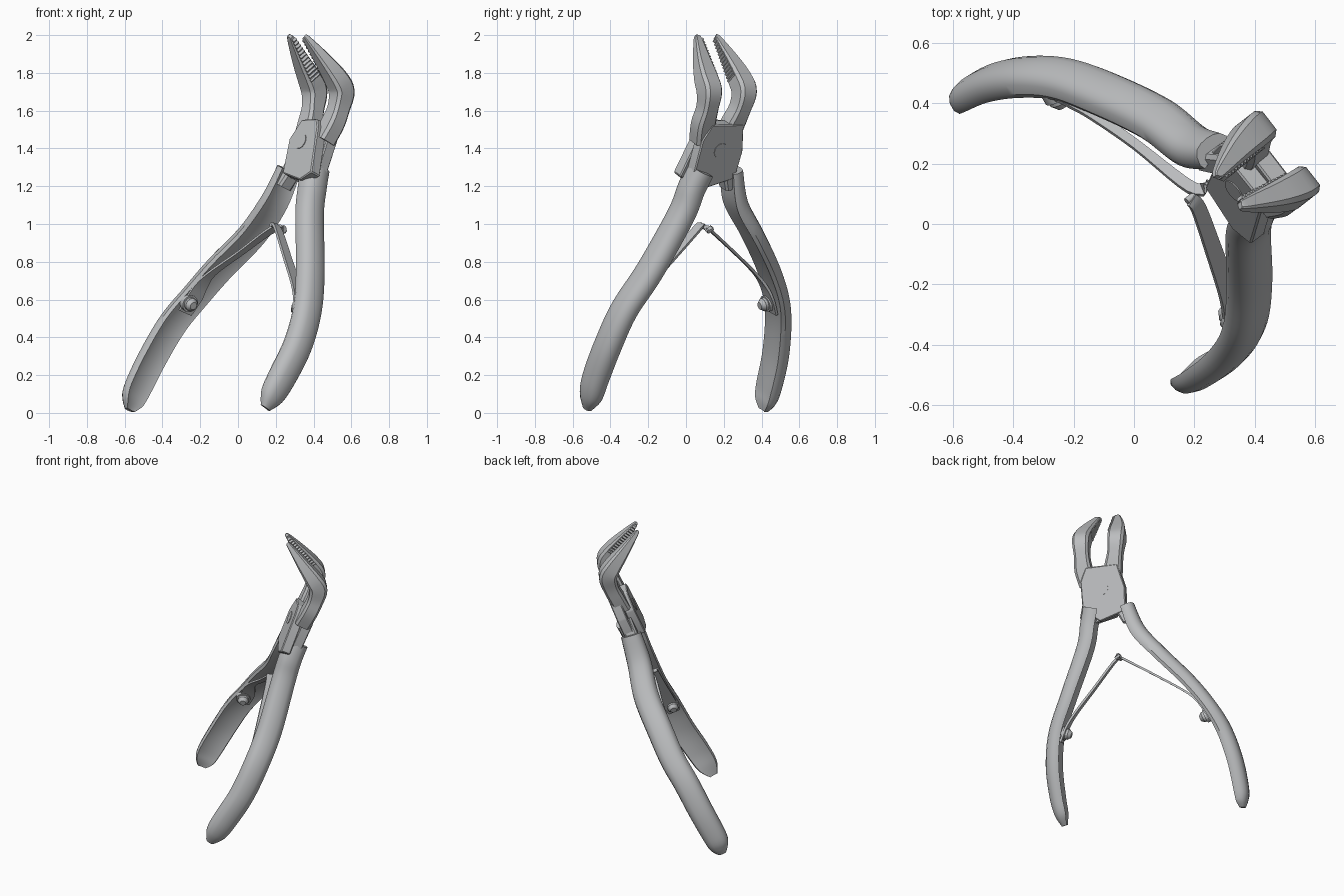
import bpy, bmesh, math
from mathutils import Vector as V, Matrix

if "Cube" in bpy.data.objects:
    bpy.data.objects.remove(bpy.data.objects["Cube"])

steel = bpy.data.materials.new("brushed_steel")
steel.use_nodes = True
GREY = (0.5, 0.51, 0.52, 1)
steel.diffuse_color = GREY
steel.node_tree.nodes["Principled BSDF"].inputs["Base Color"].default_value = GREY

# tilted plane of the tool: U across, W up the plane, N out of the face
J = V((0.365, 0.15, 1.39))
N = V((-0.727, -0.57, 0.383)).normalized()
U = V((-0.617, 0.787, 0)).normalized()
W = U.cross(N)
FRAME = Matrix((U, W, N)).transposed()


def at(u, w, n=0):
    return J + U * u + W * w + N * n


def finish(name, bm, angle=35):
    bmesh.ops.recalc_face_normals(bm, faces=bm.faces)
    me = bpy.data.meshes.new(name)
    bm.to_mesh(me)
    bm.free()
    ob = bpy.data.objects.new(name, me)
    bpy.context.collection.objects.link(ob)
    me.materials.append(steel)
    bpy.ops.object.select_all(action="DESELECT")
    ob.select_set(True)
    bpy.context.view_layer.objects.active = ob
    bpy.ops.object.shade_smooth_by_angle(angle=math.radians(angle))
    return ob


def spline(rows, steps):
    """Smooth interpolation through rows of numbers."""
    out = []
    for i in range(len(rows) - 1):
        p = [rows[max(0, min(len(rows) - 1, i + k))] for k in (-1, 0, 1, 2)]
        for s in range(steps):
            t = s / steps
            out.append([b + t * ((c - a) + t * ((2 * a - 5 * b + 4 * c - d)
                        + t * (3 * (b - c) + d - a))) / 2 for a, b, c, d in zip(*p)])
    return out + [list(rows[-1])]


def sweep(name, rows, section, side, outward, steps=6, angle=35):
    """rows: x, y, z, half size along side, half size along the outward axis."""
    rows = spline(rows, steps)
    bm = bmesh.new()
    rings = []
    pts = [V(r[:3]) for r in rows]
    for i, r in enumerate(rows):
        t = (pts[min(i + 1, len(pts) - 1)] - pts[max(i - 1, 0)]).normalized()
        a = (side - t * side.dot(t)).normalized()
        b = t.cross(a)
        if b.dot(outward) < 0:
            b = -b
        rings.append([bm.verts.new(pts[i] + a * x * r[3] + b * y * r[4]) for x, y in section])
    for r0, r1 in zip(rings, rings[1:]):
        for k in range(len(section)):
            j = (k + 1) % len(section)
            bm.faces.new((r0[k], r0[j], r1[j], r1[k]))
    bm.faces.new(rings[0])
    bm.faces.new(rings[-1])
    return finish(name, bm, angle)


def plate(name, outline, n0, n1, bevel=0.006):
    bm = bmesh.new()
    f = bm.faces.new([bm.verts.new(at(u, w, n0)) for u, w in outline])
    top = bmesh.ops.extrude_face_region(bm, geom=[f])["geom"]
    bmesh.ops.translate(bm, vec=N * (n1 - n0), verts=[g for g in top if isinstance(g, bmesh.types.BMVert)])
    bmesh.ops.bevel(bm, geom=bm.edges[:], offset=bevel, segments=1, affect="EDGES")
    return finish(name, bm, 25)


HALF = [(0.88, -0.95), (1, -0.5), (0.93, 0.2), (0.72, 0.7), (0.4, 0.93)]
CHANNEL = HALF + [(0, 1)] + [(-x, y) for x, y in HALF[::-1]] + [(-0.45, -0.72), (0.45, -0.72)]
BLOCK = [(1, -0.7), (1, 0.7), (0.7, 1), (-0.7, 1), (-1, 0.7), (-1, -0.7), (-0.7, -1), (0.7, -1)]
BAR = [(1, -1), (1, 1), (-1, 1), (-1, -1)]

# curved handles with a slightly hollow inner face
sweep("left_handle", [
    (0.262, 0.25, 1.29, 0.068, 0.042), (0.185, 0.27, 1.12, 0.079, 0.048),
    (0.07, 0.358, 0.95, 0.083, 0.046), (-0.095, 0.438, 0.78, 0.084, 0.045),
    (-0.23, 0.487, 0.625, 0.083, 0.044), (-0.35, 0.497, 0.48, 0.083, 0.047),
    (-0.457, 0.482, 0.30, 0.082, 0.048), (-0.54, 0.445, 0.13, 0.078, 0.046),
    (-0.562, 0.426, 0.06, 0.064, 0.037), (-0.576, 0.413, 0.015, 0.03, 0.018)],
    CHANNEL, N, U)
sweep("right_handle", [
    (0.418, 0.07, 1.29, 0.078, 0.054), (0.402, 0.02, 1.19, 0.078, 0.054),
    (0.388, -0.035, 1.05, 0.079, 0.052), (0.392, -0.197, 0.76, 0.083, 0.049),
    (0.377, -0.335, 0.55, 0.083, 0.048), (0.326, -0.422, 0.36, 0.082, 0.05),
    (0.243, -0.486, 0.19, 0.08, 0.048), (0.187, -0.512, 0.09, 0.069, 0.041),
    (0.147, -0.525, 0.025, 0.03, 0.018)],
    CHANNEL, N, -U)

# lap joint: two crossing plates, necks to the handles and the pivot
plate("front_joint_plate", [(0.058, -0.157), (0.096, 0.038), (0.042, 0.15), (-0.085, 0.155),
                            (-0.115, 0.11), (-0.185, -0.15), (-0.107, -0.195)], 0.0, 0.065)
plate("back_joint_plate", [(0.133, -0.135), (0.14, 0.02), (0.1, 0.175), (-0.11, 0.17),
                           (-0.15, 0.08), (-0.15, -0.11), (-0.04, -0.19)], -0.065, 0.003)
for name, s, n in (("left_neck", 1, -0.02), ("right_neck", -1, -0.012)):
    sweep(name, [(*at(s * 0.06, -0.02, n), 0.042, 0.05), (*at(s * 0.1, -0.11, n), 0.042, 0.042),
                 (*at(s * 0.135, -0.2, n), 0.042, 0.032)], BLOCK, N, U * s)
for name, depth in (("front_pivot", 0.064), ("back_pivot", -0.064)):
    bm = bmesh.new()
    bmesh.ops.create_cone(bm, cap_ends=True, segments=24, radius1=0.042, radius2=0.042, depth=0.01,
                          matrix=Matrix.Translation(at(-0.012, 0.025, depth)) @ FRAME.to_4x4())
    finish(name, bm)

# bent jaws with toothed gripping faces; offsets are measured out from the middle
MID = -0.018
JAWS = (("left", 1, (0.07, 0.085, 0.105, 0.118, 0.116, 0.106, 0.084, 0.078)),
        ("right", -1, (0.09, 0.112, 0.115, 0.116, 0.111, 0.088, 0.05, 0.044)))
SHAPE = [(0.06, -0.005, 0.055, 0.05), (0.16, -0.012, 0.056, 0.05), (0.25, -0.015, 0.048, 0.05),
         (0.335, 0.0, 0.054, 0.058), (0.385, 0.055, 0.054, 0.052), (0.447, 0.152, 0.042, 0.037),
         (0.523, 0.275, 0.02, 0.016), (0.533, 0.292, 0.01, 0.009)]
for name, s, offsets in JAWS:
    sweep(name + "_jaw", [(*at(MID + s * off, w, n), a, b) for off, (w, n, a, b) in zip(offsets, SHAPE)],
          BLOCK, U, -N, 4, 25)
    start = at(MID + s * (offsets[4] - 0.05), 0.39, 0.065)
    end = at(MID + s * (offsets[6] - 0.02), 0.519, 0.268)
    along = (end - start).normalized()
    rot = Matrix((U, along, U.cross(along))).transposed().to_4x4()
    bm = bmesh.new()
    for i in range(13):
        t = i / 12
        bmesh.ops.create_cone(bm, cap_ends=True, segments=4, radius1=0.011, radius2=0.011,
                              depth=0.07 - 0.045 * t,
                              matrix=Matrix.Translation(start.lerp(end, t)) @ rot)
    finish(name + "_jaw_teeth", bm, 20)

# leaf springs meeting in the middle, each held by a round bolt
SPRINGS = (
    ("left", U, (0.02, 0.022, 0.017, 0.02, 0.035, 0.045, 0.04),
     [(0.25, 0.13, 0.965), (0.19, 0.12, 0.975), (0.01, 0.26, 0.845), (-0.13, 0.36, 0.745),
      (-0.19, 0.408, 0.68), (-0.23, 0.438, 0.61), (-0.28, 0.46, 0.53)], (-0.25, 0.415, 0.575)),
    ("right", -U, (0.022, 0.026, 0.03, 0.035, 0.045, 0.04),
     [(0.19, 0.08, 1.0), (0.215, 0.05, 0.965), (0.265, -0.09, 0.81),
      (0.31, -0.22, 0.67), (0.33, -0.285, 0.58), (0.33, -0.34, 0.5)], (0.315, -0.3, 0.55)))
for name, out, sizes, path, bolt in SPRINGS:
    sweep(name + "_spring", [(*p, s, 0.007) for p, s in zip(path, sizes)], BAR, N, out, 5)
    axis = (-out - W * 0.35).normalized()
    rot = axis.to_track_quat("Z", "Y").to_matrix().to_4x4()
    bm = bmesh.new()
    for r0, r1, d, shift in ((0.046, 0.046, 0.03, -0.02), (0.036, 0.036, 0.02, 0.0), (0.036, 0.02, 0.022, 0.02)):
        bmesh.ops.create_cone(bm, cap_ends=True, segments=16, radius1=r0, radius2=r1, depth=d,
                              matrix=Matrix.Translation(V(bolt) + axis * shift) @ rot)
    finish(name + "_spring_bolt", bm)
bm = bmesh.new()
bmesh.ops.create_cone(bm, cap_ends=True, segments=12, radius1=0.012, radius2=0.012, depth=0.07,
                      matrix=Matrix.Translation((0.2, 0.095, 0.985)) @ FRAME.to_4x4())
finish("spring_hook", bm)
